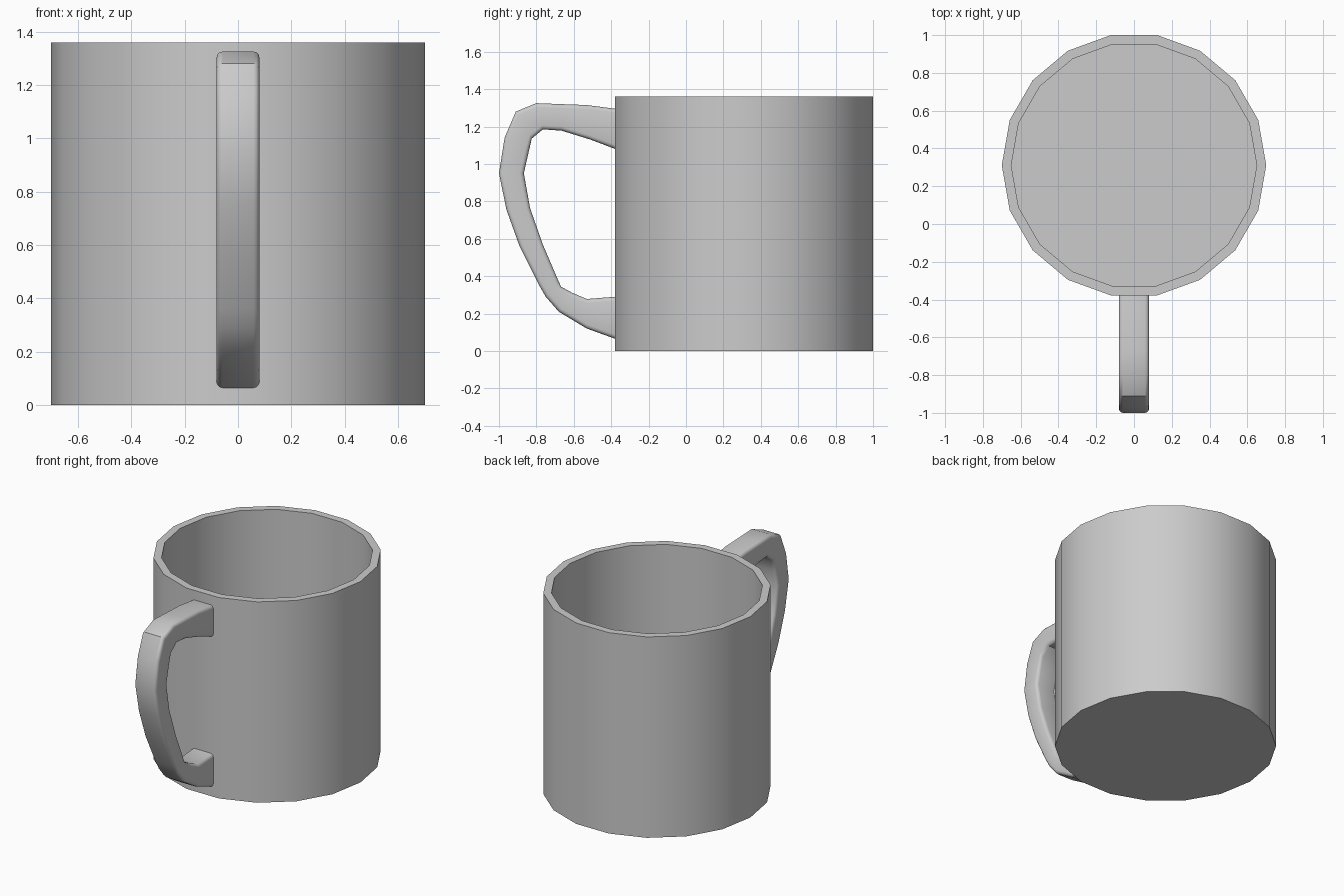
import bpy
import math

if "Cube" in bpy.data.objects:
    bpy.data.objects.remove(bpy.data.objects["Cube"])

SIDES = 18
CENTRE_Y = 0.311


def make_object(name, verts, faces, angle):
    mesh = bpy.data.meshes.new(name)
    mesh.from_pydata(verts, [], faces)
    mesh.update()
    obj = bpy.data.objects.new(name, mesh)
    bpy.context.collection.objects.link(obj)
    bpy.ops.object.select_all(action='DESELECT')
    obj.select_set(True)
    bpy.context.view_layer.objects.active = obj
    bpy.ops.object.shade_smooth_by_angle(angle=math.radians(angle))
    return obj


def bridge(rings, n):
    return [(r * n + i, r * n + (i + 1) % n, (r + 1) * n + (i + 1) % n, (r + 1) * n + i)
            for r in range(rings - 1) for i in range(n)]


# Cup: outer wall, rim, inner wall, with a closed underside and inner floor
profile = [(0.70, 0.0), (0.70, 1.36), (0.65, 1.36), (0.65, 0.05)]
verts = [(r * math.cos(2 * math.pi * i / SIDES),
          CENTRE_Y + r * math.sin(2 * math.pi * i / SIDES), z)
         for r, z in profile for i in range(SIDES)]
faces = bridge(len(profile), SIDES)
faces.append(tuple(reversed(range(SIDES))))
faces.append(tuple(range(3 * SIDES, 4 * SIDES)))
make_object("cup", verts, faces, 35)

# Handle: rounded-rectangle sections swept from the top joint to the bottom one
# each station: outer y, outer z, inner y, inner z
stations = [
    (-.378, 1.295, -.378, 1.08), (-.53, 1.315, -.51, 1.13),
    (-.67, 1.32, -.665, 1.178), (-.80, 1.325, -.765, 1.185),
    (-.91, 1.28, -.825, 1.135), (-.97, 1.14, -.842, 1.06),
    (-1.0, .95, -.867, .95), (-.96, .755, -.834, .765),
    (-.89, .56, -.765, .568), (-.79, .36, -.68, .37),
    (-.75, .29, -.667, .343), (-.68, .21, -.61, .312),
    (-.53, .12, -.53, .278), (-.378, .065, -.378, .29),
]
HALF, BEVEL, STEPS = 0.08, 0.022, 3

# Section corners as (x, distance from outer edge, measured from which side)
quarter = [(HALF - BEVEL + BEVEL * math.sin(a), BEVEL - BEVEL * math.cos(a))
           for a in (math.pi / 2 * k / STEPS for k in range(STEPS + 1))]
section = ([(x, d, 0) for x, d in quarter]
           + [(x, d, 1) for x, d in reversed(quarter)]
           + [(-x, d, 1) for x, d in quarter]
           + [(-x, d, 0) for x, d in reversed(quarter)])
verts = []
for oy, oz, iy, iz in stations:
    length = math.hypot(iy - oy, iz - oz)
    for x, d, side in section:
        t = 1 - d / length if side else d / length
        verts.append((x, oy + (iy - oy) * t, oz + (iz - oz) * t))
faces = [tuple(reversed(f)) for f in bridge(len(stations), len(section))]
make_object("handle", verts, faces, 40)
